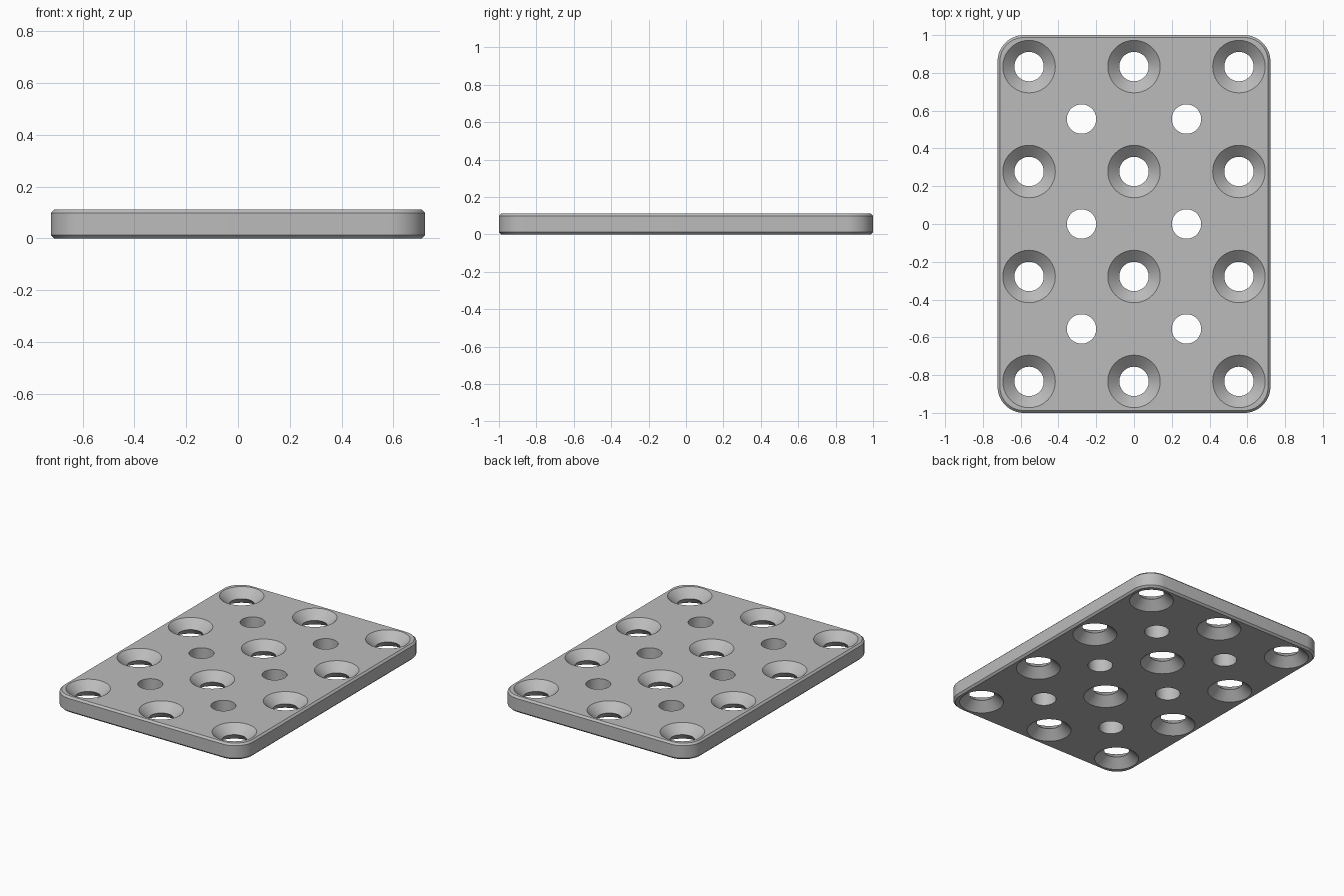
import bpy, bmesh
from math import pi, cos, sin, radians

if "Cube" in bpy.data.objects:
    bpy.data.objects.remove(bpy.data.objects["Cube"], do_unlink=True)

U = 1 / 36                      # one design unit
HALF_X, HALF_Y, THICK = 26 * U, 36 * U, 4 * U
CORNER, CHAMFER = 5 * U, 0.45 * U
PITCH = 20 * U
HOLE, SINK = 2.8 * U, 5 * U

grey = bpy.data.materials.new("plain grey")
grey.use_nodes = True
colour = (0.5, 0.5, 0.5, 1)
grey.diffuse_color = colour
grey.node_tree.nodes["Principled BSDF"].inputs["Base Color"].default_value = colour


def loft(bm, rings):
    """Skin a stack of equal rings into a closed solid."""
    rings = [[bm.verts.new(p) for p in ring] for ring in rings]
    n = len(rings[0])
    for low, high in zip(rings, rings[1:]):
        for i in range(n):
            j = (i + 1) % n
            bm.faces.new((low[i], low[j], high[j], high[i]))
    bm.faces.new(rings[0][::-1])
    bm.faces.new(rings[-1])


def outline(inset, z, steps=16):
    """Rounded rectangle, counter-clockwise."""
    r = CORNER - inset
    ring = []
    for k, (sx, sy) in enumerate(((1, 1), (-1, 1), (-1, -1), (1, -1))):
        for i in range(steps + 1):
            a = (k + i / steps) * pi / 2
            ring.append((sx * (HALF_X - CORNER) + r * cos(a),
                         sy * (HALF_Y - CORNER) + r * sin(a), z))
    return ring


def circle(x, y, r, z, n=64):
    return [(x + r * cos(2 * pi * i / n), y + r * sin(2 * pi * i / n), z) for i in range(n)]


def make_object(name, bm):
    mesh = bpy.data.meshes.new(name)
    bm.to_mesh(mesh)
    bm.free()
    mesh.materials.append(grey)
    obj = bpy.data.objects.new(name, mesh)
    bpy.context.collection.objects.link(obj)
    return obj


# Plate with rounded corners and chamfered rims
bm = bmesh.new()
loft(bm, [outline(CHAMFER, 0), outline(0, CHAMFER),
          outline(0, THICK - CHAMFER), outline(CHAMFER, THICK)])
plate = make_object("mounting_plate", bm)

# Cutter for the holes countersunk on both sides, and the plain holes between
bm = bmesh.new()
over = 0.02
flare = SINK + over * (SINK - HOLE) / (THICK / 2)
for col in (-1, 0, 1):
    for row in (-1.5, -0.5, 0.5, 1.5):
        x, y = col * PITCH, row * PITCH
        loft(bm, [circle(x, y, flare, -over), circle(x, y, HOLE, THICK / 2),
                  circle(x, y, flare, THICK + over)])
for col in (-0.5, 0.5):
    for row in (-1, 0, 1):
        x, y = col * PITCH, row * PITCH
        loft(bm, [circle(x, y, HOLE, -over), circle(x, y, HOLE, THICK + over)])
cutter = make_object("hole_cutter", bm)
cutter.hide_render = True

# Cut the holes, then drop the cutter
cut = plate.modifiers.new("holes", "BOOLEAN")
cut.operation = "DIFFERENCE"
cut.solver = "EXACT"
cut.object = cutter
bpy.ops.object.select_all(action="DESELECT")
plate.select_set(True)
bpy.context.view_layer.objects.active = plate
bpy.ops.object.modifier_apply(modifier=cut.name)
bpy.data.objects.remove(cutter, do_unlink=True)
bpy.ops.object.shade_smooth_by_angle(angle=radians(30))
